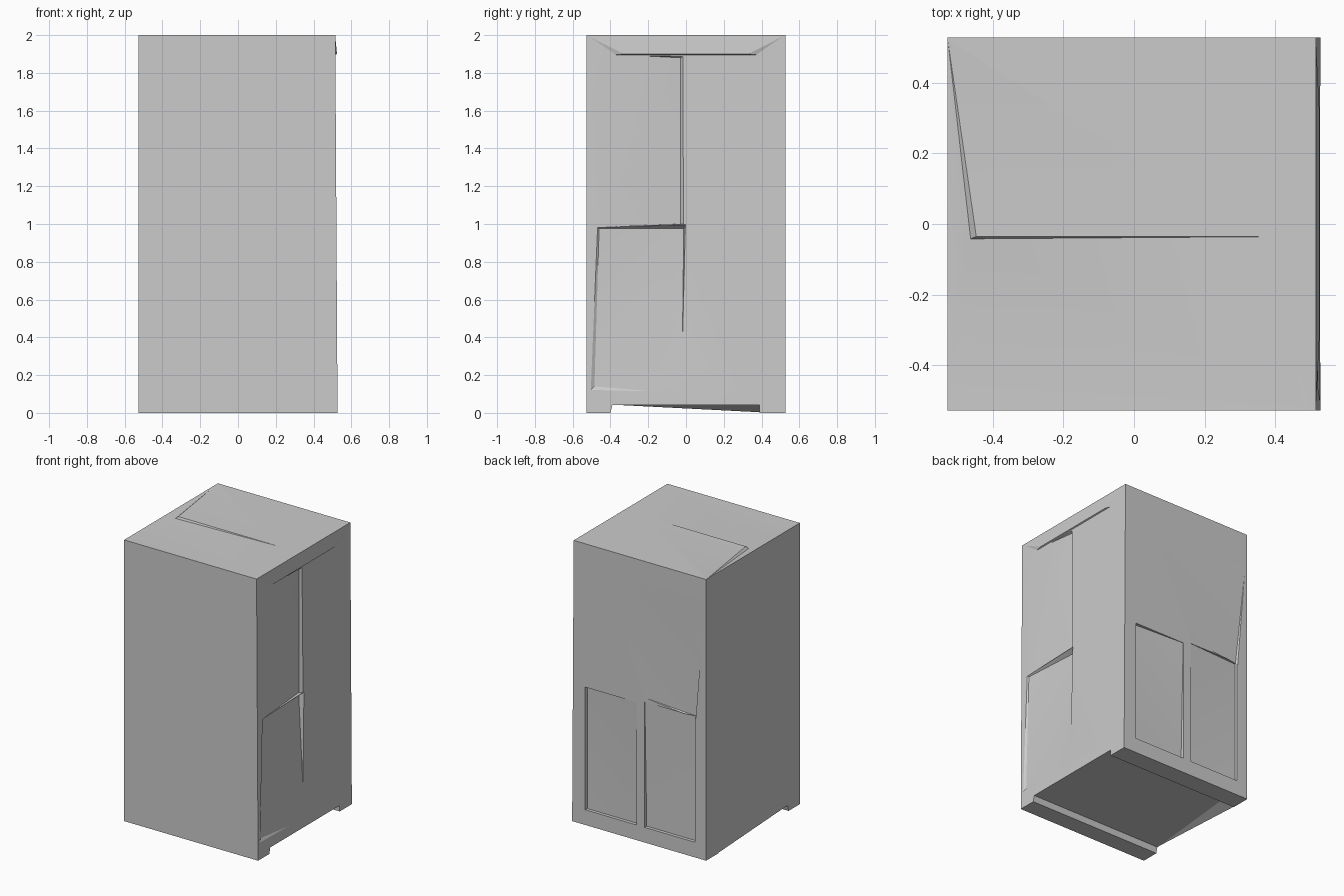
import bpy, bmesh, math

if "Cube" in bpy.data.objects:
    bpy.data.objects.remove(bpy.data.objects["Cube"])

S = 0.527   # half width and half depth
H = 2.0     # height

grey = bpy.data.materials.new("plain_grey")
grey.diffuse_color = (0.6, 0.6, 0.6, 1)
grey.use_nodes = True
grey.node_tree.nodes["Principled BSDF"].inputs["Base Color"].default_value = grey.diffuse_color


def hull(name, points):
    """Convex solid around a few points."""
    bm = bmesh.new()
    for p in points:
        bm.verts.new(p)
    bmesh.ops.convex_hull(bm, input=bm.verts[:])
    loose = [v for v in bm.verts if not v.link_faces]
    bmesh.ops.delete(bm, geom=loose, context='VERTS')
    bmesh.ops.recalc_face_normals(bm, faces=bm.faces[:])
    bmesh.ops.dissolve_limit(bm, angle_limit=0.0005, verts=bm.verts[:], edges=bm.edges[:])
    me = bpy.data.meshes.new(name)
    bm.to_mesh(me)
    bm.free()
    me.materials.append(grey)
    ob = bpy.data.objects.new(name, me)
    bpy.context.collection.objects.link(ob)
    return ob


cutters = []


def cut(name, points):
    ob = hull(name, points)
    ob.hide_render = True
    cutters.append(ob)


# cabinet body: the door side leans in towards the top
body = hull("cabinet_body",
            [(x, y, z) for y in (-S, S)
             for x, z in ((-S, 0), (S, 0), (0.515, H), (-S, H))])

# shallow cornice above the doors
hull("door_cornice",
     [(0.5145, y, 1.997) for y in (-0.52, 0.52)] + [(0.524, y, 1.9) for y in (-0.33, 0.33)]
     + [(0.51, y, 1.893) for y in (-0.4, 0.4)])

# hollow under the body, leaving a plinth bar at front and back
X = 0.53
cut("plinth_gap",
    [(x, -0.405, -0.02) for x in (-X, X)] + [(x, 0.39, -0.02) for x in (-X, X)]
    + [(-X, -0.39, 0.042), (X, -0.39, 0.042), (X, 0.39, 0.042),
       (-0.45, 0.39, 0.042), (-X, 0.39, 0.002)])

# two sunken back panels, fading out at the upper inner corner
for name, inner, outer, top in (("back_panel_right", 0.02, 0.424, 0.98),
                                ("back_panel_left", -0.044, -0.44, 1.0)):
    pts = [(x, 0.55, z) for x in (inner, outer) for z in (0.108, top)]
    pts += [(inner, 0.504, 0.108), (outer, 0.504, 0.108),
            (outer, 0.504, top), (inner, 0.525, top)]
    cut(name, pts)

# shallow dip of the back above the left panel
fade = [(-0.446, 0.99), (-0.504, 1.7), (0.3, 1.85), (-0.05, 1.03)]
cut("back_upper_dip",
    [(x, y, z) for x, z in fade for y in (0.5272, 0.55)] + [(-0.438, 0.513, 1.0)])

# upper door panel on the right side, sunken along its inner edge
fade = [(-0.46, 0.985), (-0.33, 1.895), (-0.012, 1.89), (-0.012, 1.0)]
cut("upper_door_panel",
    [(x, y, z) for y, z in fade for x in (0.522, 0.55)]
    + [(0.5, -0.03, 1.0), (0.5, -0.03, 1.88)])

# lower door panel, deepest at its upper inner corner
fade = [(-0.505, 0.12), (-0.475, 0.985), (-0.16, 0.113), (-0.02, 0.3), (-0.002, 1.0)]
cut("lower_door_panel",
    [(x, y, z) for y, z in fade for x in (0.527, 0.55)]
    + [(0.486, -0.012, 0.975), (0.514, -0.46, 0.975), (0.516, -0.485, 0.14)])

# sunken front and left strip of the top, stepping up along a bent seam
E = 0.5265
for name, ends in (("top_front_dip", [(0.36, -0.036), (0.5, -E)]),
                   ("top_left_dip", [(-E, 0.52)])):
    rim = ends + [(-0.446, -0.035), (-E, -E)]
    cut(name, [(x, y, z) for x, y in rim for z in (2.0001, 2.03)] + [(-0.462, -0.042, 1.985)])

# carve everything, then drop the cutters
for c in cutters:
    m = body.modifiers.new(c.name, 'BOOLEAN')
    m.operation = 'DIFFERENCE'
    m.solver = 'EXACT'
    m.object = c
bpy.context.view_layer.update()
dg = bpy.context.evaluated_depsgraph_get()
mesh = bpy.data.meshes.new_from_object(body.evaluated_get(dg))
body.modifiers.clear()
body.data = mesh
mesh.materials.clear()
mesh.materials.append(grey)
for p in mesh.polygons:
    p.material_index = 0
for c in cutters:
    bpy.data.objects.remove(c, do_unlink=True)

# soft shading over the shallow dips, crisp steps
bpy.context.view_layer.objects.active = body
body.select_set(True)
bpy.ops.object.shade_smooth_by_angle(angle=math.radians(15))
